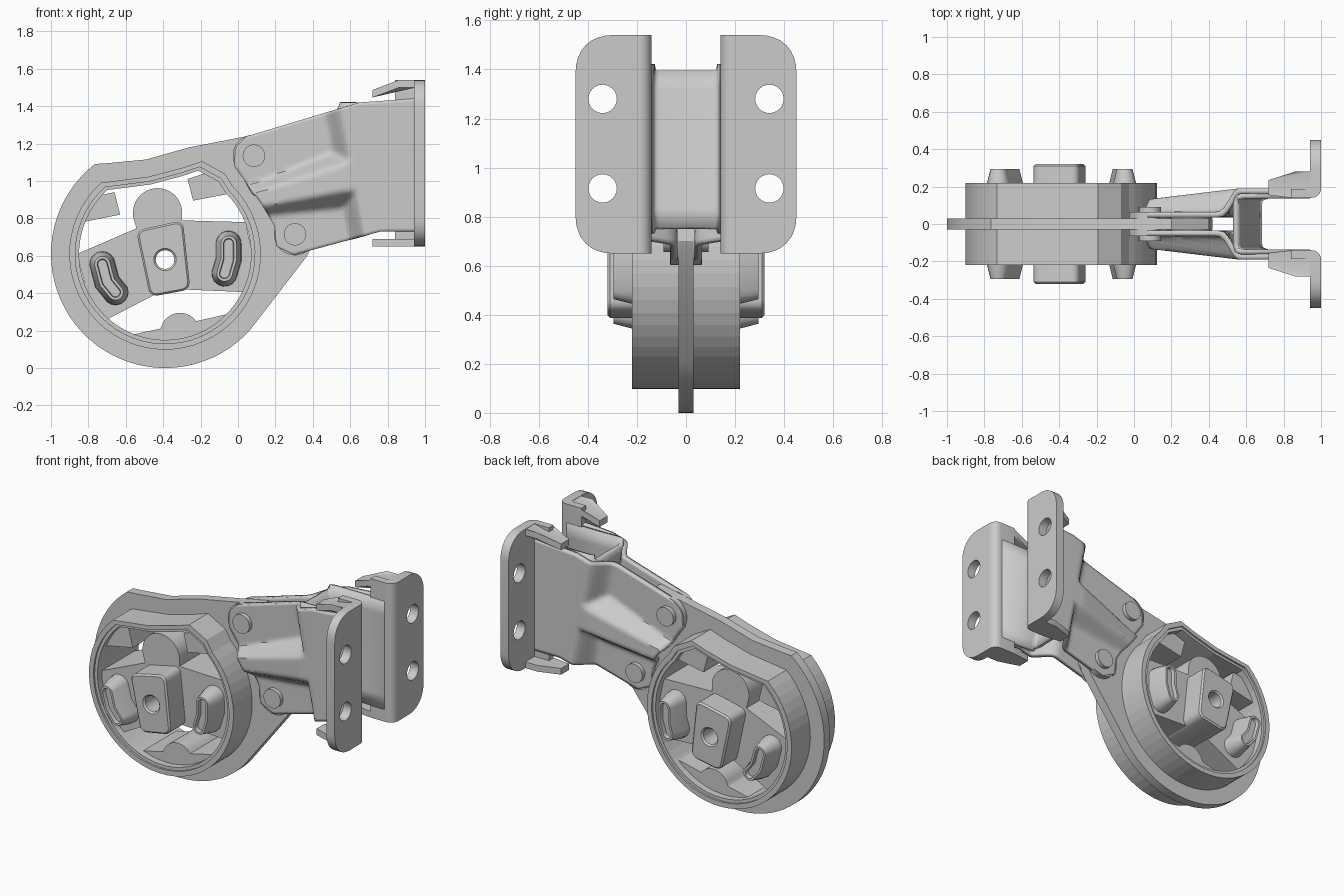
import bpy, bmesh, math
from mathutils import Matrix, Vector

if "Cube" in bpy.data.objects:
    bpy.data.objects.remove(bpy.data.objects["Cube"])

CX, CZ = -0.39, 0.61
XZ = Matrix(((1, 0, 0, 0), (0, 0, -1, 0), (0, 1, 0, 0), (0, 0, 0, 1)))  # profile in x,z
YZ = Matrix(((0, 0, 1, 0), (1, 0, 0, 0), (0, 1, 0, 0), (0, 0, 0, 1)))   # profile in y,z
XY = Matrix.Identity(4)


def finish(name, bm, smooth=30):
    me = bpy.data.meshes.new(name)
    bm.to_mesh(me)
    bm.free()
    ob = bpy.data.objects.new(name, me)
    bpy.context.collection.objects.link(ob)
    bpy.ops.object.select_all(action='DESELECT')
    ob.select_set(True)
    bpy.context.view_layer.objects.active = ob
    bpy.ops.object.shade_smooth_by_angle(angle=math.radians(smooth))
    return ob


def mirror_y(ob):
    m = ob.modifiers.new("mirror", 'MIRROR')
    m.use_axis = (False, True, False)


def slab(name, loops, a, b, frame=XZ, bevel=0.0, smooth=30):
    """Extrude closed 2D loops (first outer, rest holes) between a and b along the frame normal."""
    cu = bpy.data.curves.new(name, 'CURVE')
    cu.dimensions, cu.fill_mode = '2D', 'BOTH'
    cu.extrude = abs(b - a) / 2 - bevel
    cu.bevel_depth, cu.bevel_resolution, cu.offset = bevel, 0, -bevel
    for pts in loops:
        s = cu.splines.new('POLY')
        s.points.add(len(pts) - 1)
        for p, q in zip(s.points, pts):
            p.co = (q[0], q[1], 0, 1)
        s.use_cyclic_u = True
    tmp = bpy.data.objects.new(name + "_curve", cu)
    bpy.context.collection.objects.link(tmp)
    bpy.context.view_layer.update()
    me = bpy.data.meshes.new_from_object(tmp.evaluated_get(bpy.context.evaluated_depsgraph_get()))
    bpy.data.objects.remove(tmp)
    bm = bmesh.new()
    bm.from_mesh(me)
    bpy.data.meshes.remove(me)
    bmesh.ops.remove_doubles(bm, verts=bm.verts, dist=1e-5)
    bmesh.ops.transform(bm, matrix=frame @ Matrix.Translation((0, 0, (a + b) / 2)), verts=bm.verts)
    bmesh.ops.recalc_face_normals(bm, faces=bm.faces)
    return finish(name, bm, smooth)


def arc(x, z, r, a0, a1, n):
    return [(x + r * math.cos(math.radians(a0 + (a1 - a0) * i / n)),
             z + r * math.sin(math.radians(a0 + (a1 - a0) * i / n))) for i in range(n + 1)]


def circle(x, z, r, n=24):
    return arc(x, z, r, 0, 360, n)[:-1]


def rounded(corners, r, n=5):
    """Round every corner of a polygon; r may be one value or one per corner."""
    out, k = [], len(corners)
    for i, c in enumerate(corners):
        rad = r[i] if isinstance(r, (list, tuple)) else r
        c = Vector(c)
        if rad == 0:
            out.append(tuple(c))
            continue
        p = c + (Vector(corners[i - 1]) - c).normalized() * rad
        q = c + (Vector(corners[(i + 1) % k]) - c).normalized() * rad
        w = 0.83  # weight that keeps the corner close to circular
        for j in range(n + 1):
            t = j / n
            b = ((1 - t) ** 2, 2 * t * (1 - t) * w, t * t)
            out.append(tuple((p * b[0] + c * b[1] + q * b[2]) / sum(b)))
    return out


def grid(name, rows, thick, offset):
    bm = bmesh.new()
    vs = [[bm.verts.new(p) for p in row] for row in rows]
    for i in range(len(vs) - 1):
        for j in range(len(vs[0]) - 1):
            bm.faces.new((vs[i][j], vs[i + 1][j], vs[i + 1][j + 1], vs[i][j + 1]))
    ob = finish(name, bm, 40)
    s = ob.modifiers.new("sheet", 'SOLIDIFY')
    s.thickness, s.offset = thick, offset
    return ob


def lerp_table(tab, t):
    for (a, va), (b, vb) in zip(tab, tab[1:]):
        if t <= b:
            return va + (vb - va) * (t - a) / (b - a)
    return tab[-1][1]


def step(t):
    t = max(0, min(1, t))
    return t * t * (3 - 2 * t)


# Ring housing: round below, dented across the top
def ring(r):
    pts = arc(CX, CZ, 0.465, 132, 405, 44) + [(-0.10, 1.00), (-0.21, 1.06), (-0.30, 1.03), (-0.47, 0.985)]
    return [(CX + (x - CX) * r / 0.465, CZ + (z - CZ) * r / 0.465) for x, z in pts]


slab("ring_collar", [ring(0.512), ring(0.48)], -0.22, 0.22, smooth=5)
slab("rubber_liner", [ring(0.485), ring(0.46)], -0.208, 0.208, smooth=5)
plate = arc(CX, CZ, 0.61, 128, 318, 40) + [
    (0.37, 0.60), (0.42, 0.70), (0.40, 0.84), (0.20, 0.95), (0.20, 1.27),
    (0.05, 1.24), (-0.26, 1.18), (-0.49, 1.115), (-0.70, 1.095)]
slab("centre_plate", [plate, ring(0.50)], -0.03, 0.03)

# Rubber bushing: arms, stops and lobe
rubber = {
    "left_rubber_arm": [(-0.86, 0.61), (-0.50, 0.765), (-0.43, 0.40), (-0.70, 0.26), (-0.80, 0.37)],
    "right_rubber_arm": [(-0.33, 0.79), (0.04, 0.78), (0.08, 0.60), (0.06, 0.405), (-0.29, 0.42)],
    "left_stop": [(-0.83, 0.78), (-0.63, 0.82), (-0.66, 0.94), (-0.78, 0.915), (-0.80, 0.88)],
    "right_stop": [(-0.27, 1.01), (-0.18, 1.04), (-0.08, 1.0), (-0.03, 0.935), (-0.24, 0.895)],
    "bottom_stop": [(-0.58, 0.175), (-0.42, 0.21)] + arc(-0.31, 0.19, 0.105, 165, 35, 10)
                   + [(-0.05, 0.29), (-0.10, 0.22), (-0.24, 0.15), (-0.39, 0.14), (-0.50, 0.15)],
    "top_lobe": arc(-0.43, 0.83, 0.132, -10, 190, 14) + [(-0.53, 0.70), (-0.30, 0.70)],
}
for name, pts in rubber.items():
    slab(name, [pts], -0.165, 0.165)
core = rounded([(-0.545, 0.735), (-0.295, 0.79), (-0.255, 0.42), (-0.47, 0.38)], 0.045)
slab("bushing_core", [core, circle(-0.39, 0.58, 0.05)], -0.32, 0.32, bevel=0.01)


# Tapered kidney-shaped pegs on the rubber arms
def kidney(p, m, q, r):
    p, m, q = Vector(p), Vector(m), Vector(q)
    a = math.degrees(math.atan2(*(q - p).yx))
    n = Vector((-(q - p).y, (q - p).x)).normalized() * r
    return (arc(p.x, p.y, r, a + 90, a + 270, 8) + [tuple(m - n)]
            + arc(q.x, q.y, r, a - 90, a + 90, 8) + [tuple(m + n)])


for side, path in (("left", [(-0.725, 0.555), (-0.70, 0.46), (-0.655, 0.405)]),
                   ("right", [(-0.05, 0.665), (-0.05, 0.58), (-0.072, 0.505)])):
    bm = bmesh.new()
    rings = [[bm.verts.new((x, -y, z)) for x, z in kidney(*path, r)]
             for r, y in ((0.07, 0.15), (0.066, 0.20), (0.042, 0.295), (0.028, 0.295), (0.024, 0.27))]
    for a, b in zip(rings, rings[1:]):
        for i in range(len(a)):
            j = (i + 1) % len(a)
            bm.faces.new((a[i], a[j], b[j], b[i]))
    bm.faces.new(rings[0])
    bm.faces.new(rings[-1])
    bmesh.ops.recalc_face_normals(bm, faces=bm.faces)
    mirror_y(finish(side + "_peg", bm))

# Pressed side arms: flat lugs, a flaring ridge and a wide box end
LEFT = [(0, 0.30), (0.1, 0.205), (0.257, 0.195), (0.44, 0.13), (0.63, 0.05), (0.8, -0.02), (0.94, -0.015), (1, 0.05)]


def arm_depth(x, z):
    box = 0.065 + 0.125 * step((x - 0.45 - (1.38 - z) * 0.19) / 0.11)
    half = 0.085 + 0.14 * max(0, x - 0.1)
    off = abs(z - 0.90 - 0.25 * (x - 0.1))
    ridge = 0.065 + (0.07 + 0.12 * (x - 0.1)) * (1 - step((off - half * 0.4) / (half * 0.75)))
    return min(0.19, max(box, ridge))


rows = []
for i in range(49):
    row = []
    for j in range(41):
        t = j / 40
        x0 = lerp_table(LEFT, t)
        x = x0 + (0.95 - x0) * i / 48
        low = min(0.605 + 0.27 * (x - 0.30), 0.73)
        high = min(1.225 + 0.30 * x, 1.42 + 0.07 * (x - 0.65))
        z = low + (high - low) * t
        row.append((x, -arm_depth(x, z), z))
    rows.append(row)
mirror_y(grid("side_arm", rows, 0.03, -1))

# Lugs and rivets
for name, x, z in (("upper", 0.085, 1.135), ("lower", 0.305, 0.715)):
    mirror_y(slab(name + "_lug", [circle(x, z, 0.113, 32)], 0.03, 0.064))
    slab(name + "_rivet", [circle(x, z, 0.06)], -0.092, 0.092)

# U-shaped channel between the arms, back wall leaning
rows = []
half = [(0.94, -0.163, 0), (0.05, -0.163, 1), (0.02, -0.152, 1), (0.005, -0.135, 1), (0, -0.11, 1)]
for px, y, rel in half + [(a, -b, c) for a, b, c in reversed(half)]:
    row = []
    for k in range(9):
        t = k / 8
        z = 0.75 + 0.64 * t if rel and abs(y) < 0.14 else 0.73 + 0.69 * t
        row.append((px + rel * (0.53 + (1.39 - z) * 0.2), y, z))
    rows.append(row)
grid("inner_channel", rows, 0.028, 1)

# Mounting flanges with bolt holes, rounded bend and stiffening lips
corners = [(0.19, 0.65), (0.45, 0.65), (0.45, 1.54), (0.19, 1.54)]
holes = [circle(0.34, z, 0.058) for z in (0.915, 1.28)]
mirror_y(slab("mount_flange", [rounded(corners, [0, 0.15, 0.15, 0], 8)] + holes, 0.942, 1.0, YZ))
bend = [(0.84, 0.14)] + arc(0.95, 0.19, 0.05, -90, 0, 6) + [(1.0, 0.20), (0.942, 0.20), (0.942, 0.188), (0.84, 0.188)]
mirror_y(slab("flange_bend", [bend], 0.65, 1.54, XY))
lip = [(0.72, 0.155), (0.84, 0.14), (0.95, 0.14), (0.95, 0.28), (0.86, 0.28), (0.72, 0.235)]
mirror_y(slab("lower_lip", [lip], 0.65, 0.69, XY))
top = slab("upper_lip", [lip[:1] + lip[1:4] + lip[4:]], 1.50, 1.54, XY)
for v in top.data.vertices:
    v.co.z -= max(0, 0.86 - v.co.x) * 0.38
mirror_y(top)
